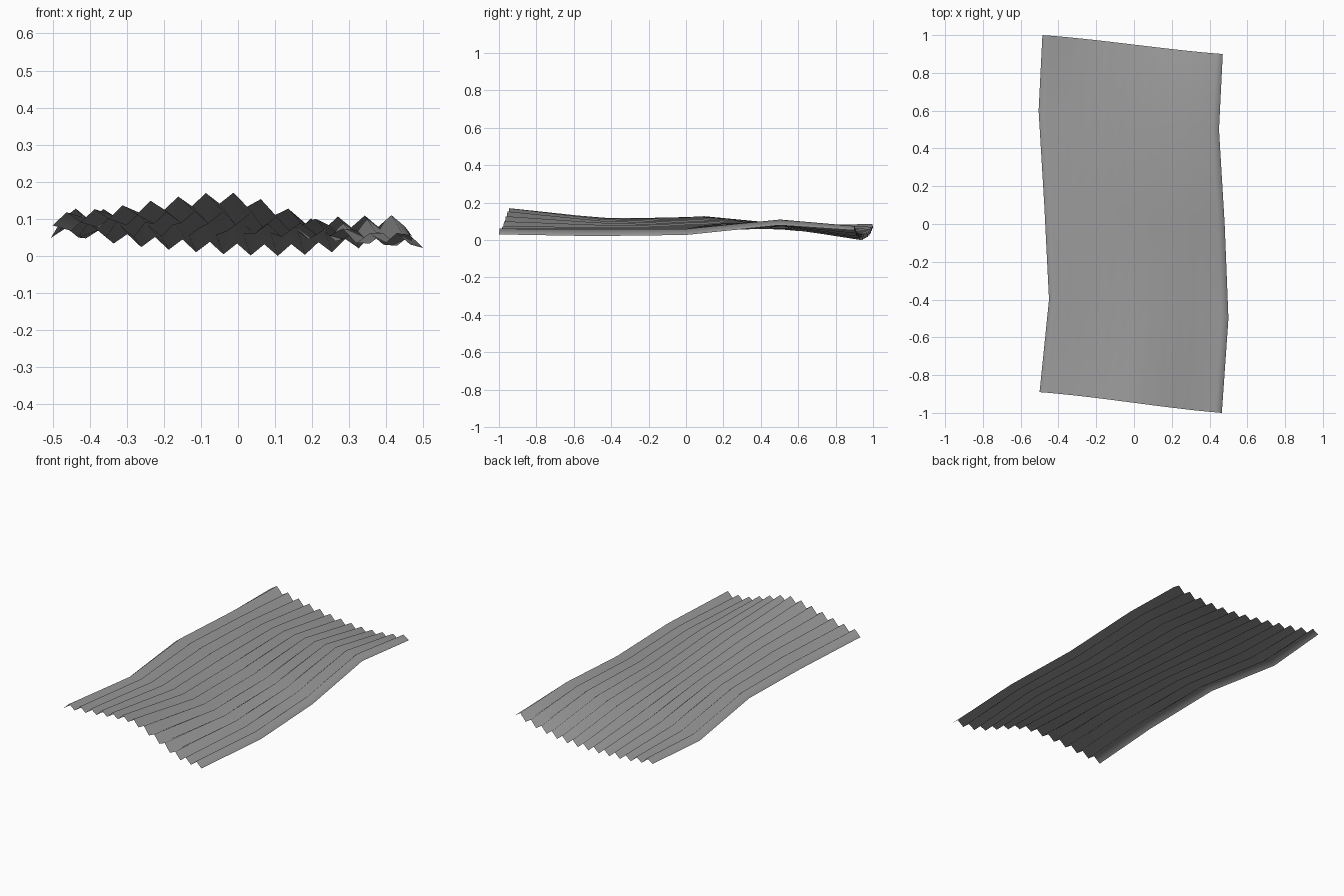
import bpy

if "Cube" in bpy.data.objects:
    bpy.data.objects.remove(bpy.data.objects["Cube"])

RIDGES = 13
HEIGHT = 0.031

# One entry per cross-section, front to back:
# left (x, y), right (x, y), heights of the groove bottoms from left to right
ROWS = [
    ((-0.50, -0.89), (0.465, -1.0), (.082, .101, .127, .139, .092, .036, .030)),
    ((-0.45, -0.40), (0.50, -0.50), (.067, .083, .088, .080, .060, .035, .021)),
    ((-0.475, 0.10), (0.48, 0.00), (.097, .093, .080, .062, .046, .035, .027)),
    ((-0.505, 0.60), (0.45, 0.50), (.048, .050, .053, .057, .065, .076, .079)),
    ((-0.485, 1.00), (0.47, 0.90), (.062, .031, .014, .002, .001, .018, .052)),
]


def smooth_value(vals, t):
    """Catmull-Rom interpolation through evenly spaced values."""
    n = len(vals) - 1
    i = min(int(t * n), n - 1)
    f = t * n - i
    b, c = vals[i], vals[i + 1]
    a = vals[i - 1] if i > 0 else 2 * b - c
    d = vals[i + 2] if i + 2 <= n else 2 * c - b
    return 0.5 * (2 * b + (c - a) * f + (2 * a - 5 * b + 4 * c - d) * f ** 2
                  + (3 * b - a - 3 * c + d) * f ** 3)


# Corrugated sheet: zigzag cross-sections bridged along the length
steps = RIDGES * 2
verts, faces = [], []
for left, right, heights in ROWS:
    for k in range(steps + 1):
        t = k / steps
        s = t + 0.3 * (t * t * (3 - 2 * t) - t)
        bow = 0.02 * t * (1 - t)
        verts.append((left[0] + (right[0] - left[0]) * t + bow,
                      left[1] + (right[1] - left[1]) * s,
                      smooth_value(heights, t) + HEIGHT * (k % 2)))

w = steps + 1
for r in range(len(ROWS) - 1):
    for k in range(steps):
        a = r * w + k
        faces.append((a, a + 1, a + 1 + w, a + w))

# Rest the lowest groove on the ground
low = min(v[2] for v in verts)
verts = [(x, y, z - low) for x, y, z in verts]

mesh = bpy.data.meshes.new("corrugated_sheet")
mesh.from_pydata(verts, [], faces)
mesh.update()
for p in mesh.polygons:
    p.use_smooth = True
sheet = bpy.data.objects.new("corrugated_sheet", mesh)
bpy.context.collection.objects.link(sheet)

# Dark grey metal
metal = bpy.data.materials.new("dark_metal")
metal.diffuse_color = (0.325, 0.325, 0.325, 1)
metal.use_nodes = True
metal.node_tree.nodes["Principled BSDF"].inputs["Base Color"].default_value = metal.diffuse_color
mesh.materials.append(metal)
